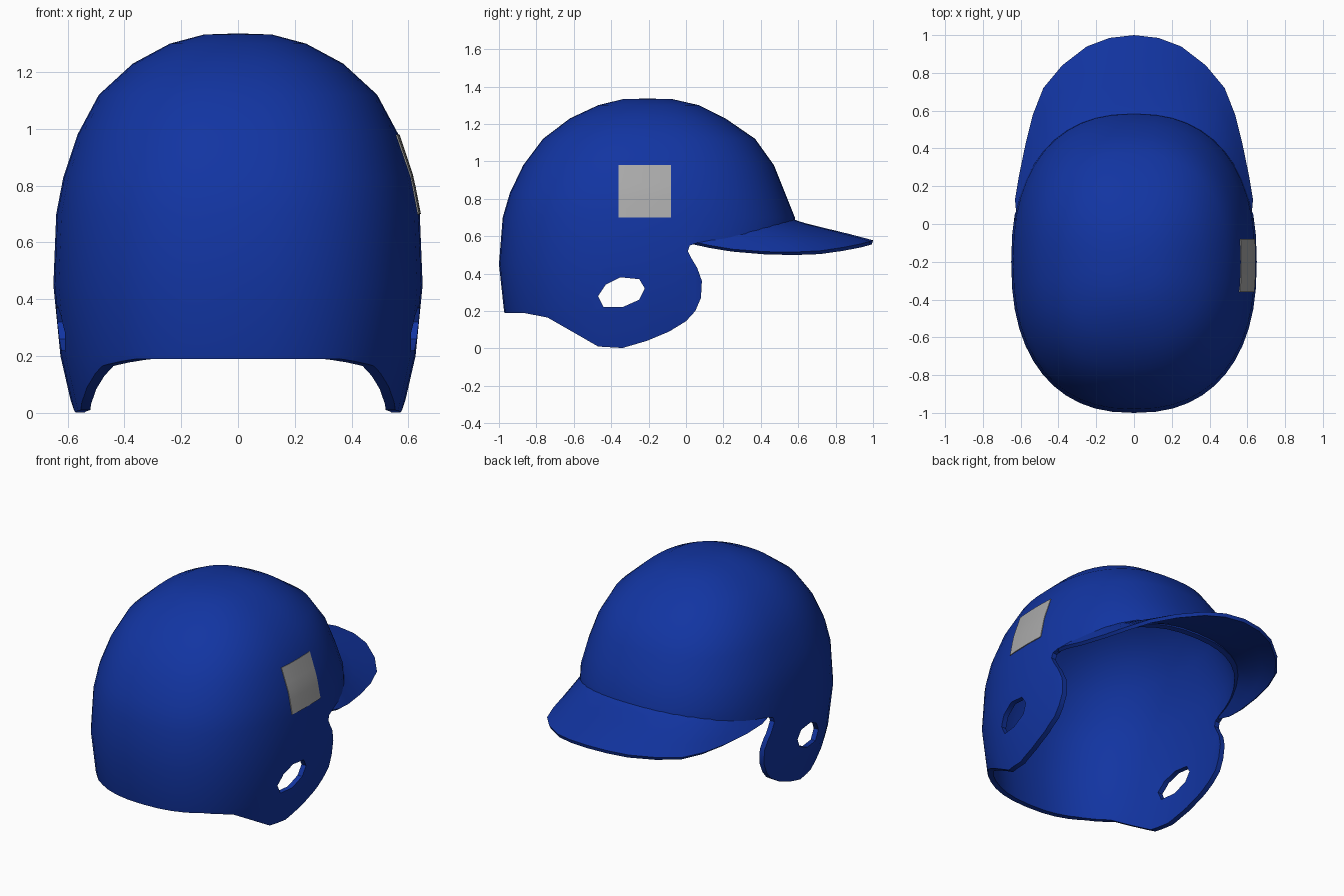
import bpy, bmesh, math

if "Cube" in bpy.data.objects:
    bpy.data.objects.remove(bpy.data.objects["Cube"], do_unlink=True)

POWER = 2.35      # roundness of the plan section
SEGMENTS = 48

# Shell stations: height, half width, back y, front y
RINGS = [(-.04, .57, -.925, .56), (.2, .625, -.973, .59), (.45, .65, -1, .6),
         (.7, .64, -.98, .582), (.83, .615, -.942, .53), (.98, .565, -.87, .47),
         (1.12, .49, -.765, .37), (1.23, .37, -.62, .21), (1.3, .24, -.47, .07),
         (1.332, .12, -.34, -.07)]


def material(name, rgb):
    mat = bpy.data.materials.new(name)
    mat.use_nodes = True
    mat.diffuse_color = (*rgb, 1)
    bsdf = mat.node_tree.nodes["Principled BSDF"]
    bsdf.inputs["Base Color"].default_value = (*rgb, 1)
    bsdf.inputs["Roughness"].default_value = .5
    return mat


BLUE = material("royal blue", (.006, .035, .36))
GREY = material("label grey", (.4, .4, .4))


def add_object(name, bm, mat):
    mesh = bpy.data.meshes.new(name)
    bm.to_mesh(mesh)
    bm.free()
    obj = bpy.data.objects.new(name, mesh)
    bpy.context.collection.objects.link(obj)
    obj.data.materials.append(mat)
    return obj


def activate(obj):
    bpy.ops.object.select_all(action='DESELECT')
    obj.select_set(True)
    bpy.context.view_layer.objects.active = obj


def apply_modifier(obj, kind, **settings):
    mod = obj.modifiers.new(kind.lower(), kind)
    for key, value in settings.items():
        setattr(mod, key, value)
    activate(obj)
    bpy.ops.object.modifier_apply(modifier=mod.name)


def smooth(obj, degrees=35):
    activate(obj)
    bpy.ops.object.shade_smooth_by_angle(angle=math.radians(degrees))


def signed_power(value):
    return math.copysign(abs(value) ** (2 / POWER), value)


def section_point(ring, angle, scale=1):
    z, half, back, front = ring
    x = half * scale * signed_power(math.cos(angle))
    y = (back + front) / 2 + (front - back) / 2 * scale * signed_power(math.sin(angle))
    return x, y, z


def ring_at(z):
    for low, high in zip(RINGS, RINGS[1:]):
        if z <= high[0]:
            t = (z - low[0]) / (high[0] - low[0])
            return tuple(a + (b - a) * t for a, b in zip(low, high))
    return RINGS[-1]


def skin(bm, rows, closed=False):
    rows = [[bm.verts.new(p) for p in row] for row in rows]
    for a, b in zip(rows, rows[1:]):
        count = len(a)
        for i in range(count if closed else count - 1):
            j = (i + 1) % count
            bm.faces.new((a[i], a[j], b[j], b[i]))
    return rows


def prism(name, outline):
    """Extrude a side outline (y, z) across the whole width."""
    bm = bmesh.new()
    rows = skin(bm, [[(x, y, z) for y, z in outline] for x in (-1, 1)], True)
    for row in rows:
        bm.faces.new(row)
    bmesh.ops.recalc_face_normals(bm, faces=bm.faces)
    obj = add_object(name, bm, BLUE)
    obj.hide_render = True
    return obj


def cut(obj, cutter, operation):
    apply_modifier(obj, 'BOOLEAN', object=cutter, operation=operation, solver='EXACT')
    bpy.data.objects.remove(cutter, do_unlink=True)


# Shell: lofted dome, hollowed, then trimmed to the side outline
bm = bmesh.new()
angles = [math.tau * i / SEGMENTS for i in range(SEGMENTS)]
rows = skin(bm, [[section_point(r, a) for a in angles] for r in RINGS], True)
apex = bm.verts.new((0, -.205, 1.336))
for i in range(SEGMENTS):
    bm.faces.new((rows[-1][i], rows[-1][(i + 1) % SEGMENTS], apex))
bmesh.ops.recalc_face_normals(bm, faces=bm.faces)
if apex.normal.z < 0 or apex.link_faces[0].normal.z < 0:
    bmesh.ops.reverse_faces(bm, faces=bm.faces)
shell = add_object("helmet_shell", bm, BLUE)
apply_modifier(shell, 'SOLIDIFY', thickness=.032, offset=-1)

TRIM = [(-1.2, .19), (-.87, .19), (-.74, .165), (-.6, .085), (-.47, .01), (-.34, .002),
        (-.21, .04), (-.09, .09), (0, .145), (.05, .2), (.08, .27), (.085, .36),
        (.06, .43), (.03, .48), (.01, .52), (.02, .55), (.06, .565), (.2, .585),
        (.6, .655), (.8, .66), (.8, 1.5), (-1.2, 1.5)]
cut(shell, prism("trim_cutter", TRIM), 'INTERSECT')

# Ear holes on both sides
HOLE = [(-.47, .28), (-.43, .34), (-.35, .38), (-.25, .37),
        (-.22, .32), (-.25, .26), (-.34, .22), (-.44, .22)]
cut(shell, prism("ear_hole_cutter", HOLE), 'DIFFERENCE')
smooth(shell)

# Visor: sheet from the dome to a drooping outer edge
EDGE = [(.622, .04, .57), (.63, .13, .55), (.61, .25, .53), (.575, .42, .517),
        (.535, .58, .515), (.48, .72, .522), (.38, .84, .54), (.25, .94, .56),
        (.13, .985, .573), (0, 1, .578)]
outer = EDGE + [(-x, y, z) for x, y, z in reversed(EDGE[:-1])]
inner = []
for i in range(len(outer)):
    angle = .255 + (math.pi - .51) * i / (len(outer) - 1)
    x, y, z = section_point(ring_at(.66), angle, .985)
    inner.append((x, y, .575 + .105 * max(0, y - .03) / .55))
rows = []
for s in (0, .06, .15, .4, .7, 1):
    row = []
    for a, b in zip(inner, outer):
        x, y, z = (p + (q - p) * s for p, q in zip(a, b))
        reach = math.dist(a, b)
        row.append((x, y, z + .03 * reach * (1 - s) ** 8 + .04 * reach * s * (1 - s)))
    rows.append(row)
bm = bmesh.new()
skin(bm, rows)
bmesh.ops.recalc_face_normals(bm, faces=bm.faces)
if sum(f.normal.z for f in bm.faces) < 0:
    bmesh.ops.reverse_faces(bm, faces=bm.faces)
visor = add_object("visor", bm, BLUE)
apply_modifier(visor, 'SOLIDIFY', thickness=.022, offset=-1)
smooth(visor, 50)

# Square label hugging the left side
bm = bmesh.new()
steps = 6
rows = []
for j in range(steps + 1):
    z = .7 + .28 * j / steps
    _, half, back, front = ring_at(z)
    row = []
    for i in range(steps + 1):
        y = -.36 + .28 * i / steps
        offset = abs(y - (back + front) / 2) / ((front - back) / 2)
        row.append((half * (1 - offset ** POWER) ** (1 / POWER) + .004, y, z))
    rows.append(row)
skin(bm, rows)
label = add_object("side_label", bm, GREY)
apply_modifier(label, 'SOLIDIFY', thickness=.008, offset=-1)
smooth(label)
